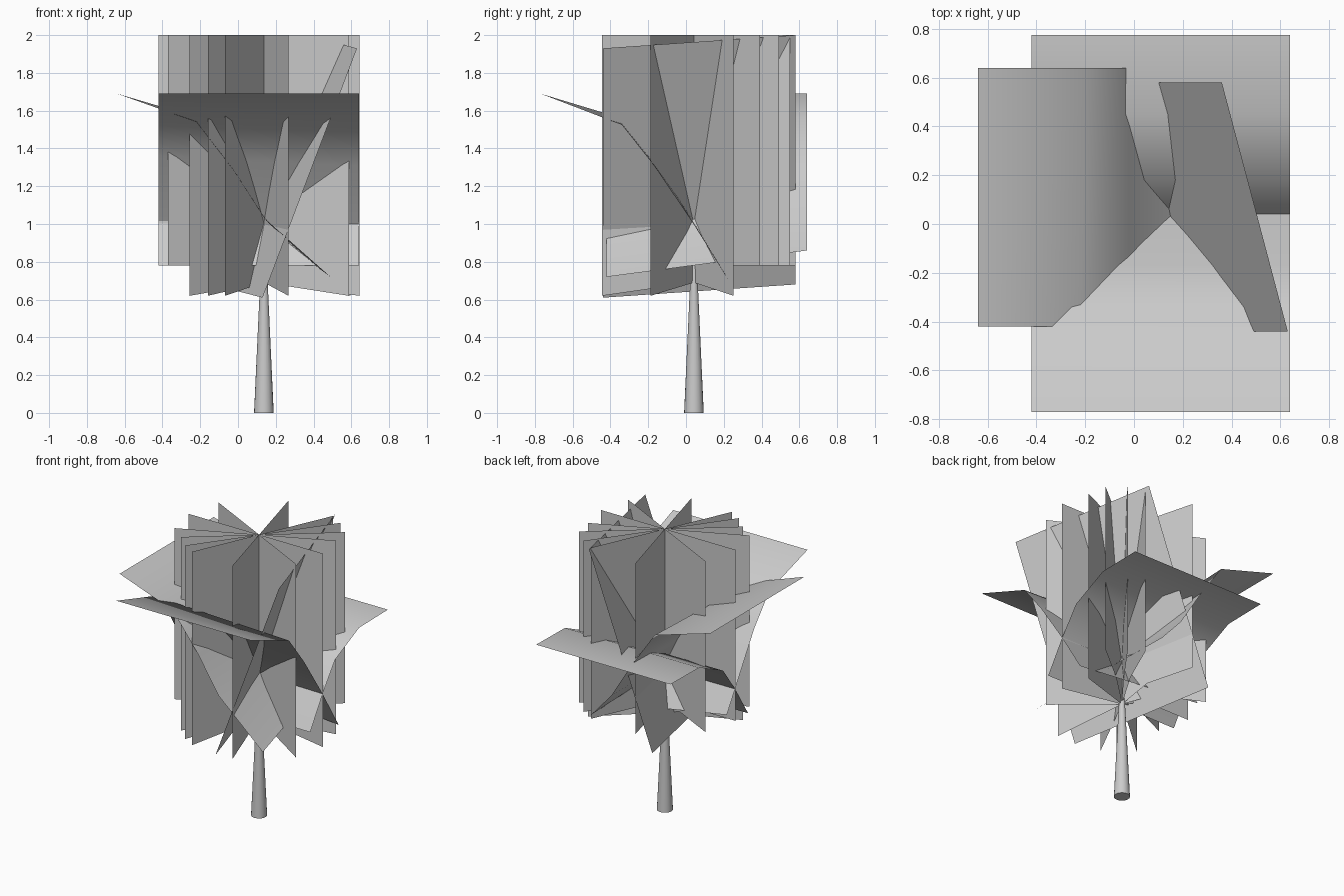
import bpy, bmesh
from math import radians, cos, sin
from mathutils import Vector

old = bpy.data.objects.get("Cube")
if old:
    bpy.data.objects.remove(old, do_unlink=True)

grey = bpy.data.materials.new("plain_grey")
grey.use_nodes = True
colour = (0.6, 0.6, 0.6, 1)
grey.diffuse_color = colour
grey.node_tree.nodes["Principled BSDF"].inputs["Base Color"].default_value = colour

AXIS = Vector((0.137, 0.042, 0))


def add_object(name, bm, smooth=False):
    mesh = bpy.data.meshes.new(name)
    bm.to_mesh(mesh)
    bm.free()
    mesh.materials.append(grey)
    for face in mesh.polygons:
        face.use_smooth = smooth
    ob = bpy.data.objects.new(name, mesh)
    bpy.context.collection.objects.link(ob)
    return ob


def card(name, points):
    bm = bmesh.new()
    bm.faces.new([bm.verts.new(p) for p in points])
    return add_object(name, bm)


def sheet(name, side_a, side_b):
    """Curved leaf sheet stretched between two edge curves."""
    bm = bmesh.new()
    rows = [(bm.verts.new(a), bm.verts.new(b)) for a, b in zip(side_a, side_b)]
    for (a, b), (c, d) in zip(rows, rows[1:]):
        bm.faces.new((a, b, d, c))
    bmesh.ops.recalc_face_normals(bm, faces=bm.faces)
    if sum(f.normal.z for f in bm.faces) < 0:
        bmesh.ops.reverse_faces(bm, faces=bm.faces)
    return add_object(name, bm, True)


# Tapered trunk
bm = bmesh.new()
bmesh.ops.create_cone(bm, cap_ends=True, segments=20, radius1=0.052,
                      radius2=0.006, depth=1.0)
bmesh.ops.translate(bm, verts=bm.verts, vec=AXIS + Vector((0, 0, 0.5)))
trunk = add_object("trunk", bm)
bpy.context.view_layer.objects.active = trunk
trunk.select_set(True)
bpy.ops.object.shade_smooth_by_angle(angle=radians(40))
trunk.select_set(False)

# Upright leaf cards crossing at the trunk, lower on the front left half
outline = [(0.505, 2), (-0.557, 2), (-0.557, 0.78), (-0.2, 0.78), (0, 0.69), (0.505, 0.62)]
for i, degrees in enumerate((0, 24.6, -27, -75, -114, -126, -141)):
    a = radians(degrees)
    card(f"upright_leaf_card_{i + 1}",
         [AXIS + Vector((r * cos(a), r * sin(a), z)) for r, z in outline])

# Leaning leaf card
card("leaning_leaf_card", [(0.63, -0.44, 1.93), (0.36, 0.58, 2.0),
                           (-0.14, 0.58, 0.68), (0.13, -0.44, 0.61)])

# Curved leaf sheets: front and back run along y, side runs along x
LOW, HIGH = -0.42, 0.64
front_a = [(-0.77, 1.69), (-0.34, 1.56), (-0.17, 1.36), (0.04, 1.02), (0.14, 0.86)]
front_b = [(-0.77, 1.69), (-0.34, 1.525), (-0.17, 1.31), (0.04, 1.0), (0.22, 0.71)]
back = [(0.775, 1.32), (0.45, 1.315), (0.18, 1.19), (0.04, 1.0), (-0.1, 0.78)]
side_a = [(-0.64, 1.69), (-0.22, 1.54), (-0.02, 1.28), (0.14, 1.03), (0.49, 0.72)]
side_b = [(-0.64, 1.69), (-0.2, 1.56), (-0.02, 1.3), (0.14, 1.04), (0.3, 0.86)]

sheet("front_leaf_sheet", [(LOW, y, z) for y, z in front_a],
      [(HIGH, y, z) for y, z in front_b])
sheet("back_leaf_sheet", [(LOW, y, z) for y, z in back],
      [(HIGH, y, z) for y, z in back])
sheet("side_leaf_sheet", [(x, LOW, z) for x, z in side_a],
      [(x, HIGH, z) for x, z in side_b])
